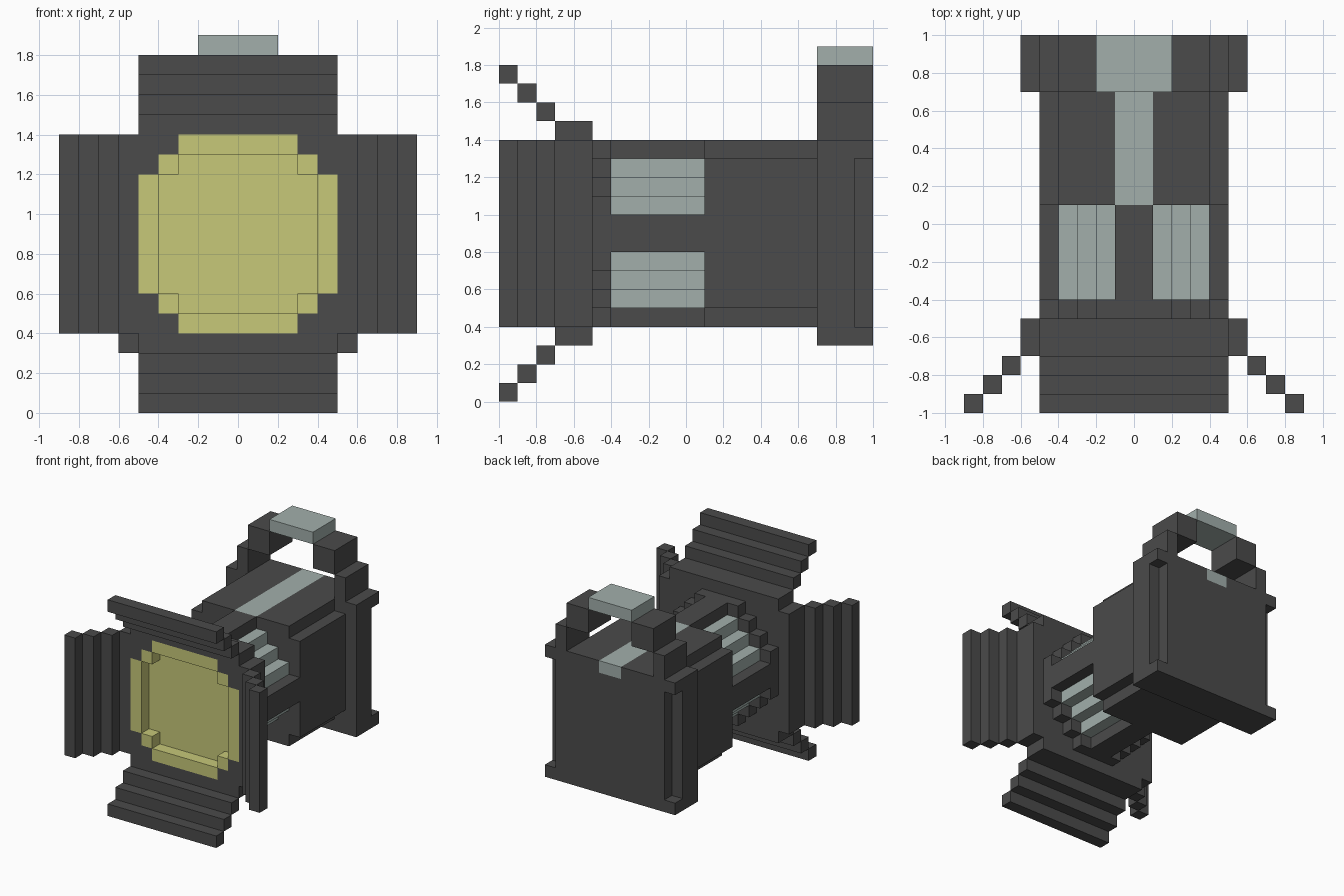
import bpy
import bmesh
from itertools import product

cube = bpy.data.objects.get("Cube")
if cube:
    bpy.data.objects.remove(cube, do_unlink=True)

MID = 0.9  # height of the lamp's axis


def material(name, rgb):
    mat = bpy.data.materials.new(name)
    mat.use_nodes = True
    colour = (*rgb, 1.0)
    mat.diffuse_color = colour
    mat.node_tree.nodes["Principled BSDF"].inputs["Base Color"].default_value = colour
    return mat


dark = material("charcoal_metal", (0.07, 0.07, 0.07))
grey = material("pale_grey_metal", (0.36, 0.43, 0.41))
yellow = material("lens_yellow", (0.57, 0.58, 0.19))


def blocks(name, mat, boxes, mirror=""):
    """One object from (x0, x1, y0, y1, z0, z1) boxes; z is measured from the axis.
    Boxes are mirrored over the axes named in mirror."""
    bm = bmesh.new()
    for x0, x1, y0, y1, z0, z1 in boxes:
        x_signs = (1, -1) if "x" in mirror and x0 >= 0 else (1,)
        z_signs = (1, -1) if "z" in mirror and z0 >= 0 else (1,)
        for sx, sz in product(x_signs, z_signs):
            made = bmesh.ops.create_cube(bm, size=1.0)["verts"]
            for v in made:
                v.co.x = sx * (x1 if v.co.x > 0 else x0)
                v.co.y = y1 if v.co.y > 0 else y0
                v.co.z = MID + sz * (z1 if v.co.z > 0 else z0)
    bmesh.ops.recalc_face_normals(bm, faces=bm.faces)
    mesh = bpy.data.meshes.new(name)
    bm.to_mesh(mesh)
    bm.free()
    mesh.materials.append(mat)
    obj = bpy.data.objects.new(name, mesh)
    bpy.context.collection.objects.link(obj)
    return obj


# Barn doors: stepped flaps that open outwards towards the front
steps = [(0.5, -0.7, -0.5)] + [(0.5 + 0.1 * i, -0.7 - 0.1 * i, -0.6 - 0.1 * i) for i in (1, 2, 3)]
flat = [(-0.5, 0.5, y0, y1, s, s + 0.1) for s, y0, y1 in steps]
upright = [(s, s + 0.1, y0, y1, -0.5, 0.5) for s, y0, y1 in steps]
blocks("top_door", dark, flat)
blocks("bottom_door", dark, [(a, b, c, d, -f, -e) for a, b, c, d, e, f in flat])
blocks("left_door", dark, upright)
blocks("right_door", dark, [(-b, -a, c, d, e, f) for a, b, c, d, e, f in upright])

# Front frame: back plate and stepped corners around the lens
blocks("front_frame", dark, [
    (-0.5, 0.5, -0.59, -0.5, -0.5, 0.5),
    (0.3, 0.5, -0.7, -0.59, 0.4, 0.5),
    (0.4, 0.5, -0.7, -0.59, 0.3, 0.4),
], "xz")

# Lens: raised stepped rim around a recessed pane
blocks("lens_rim", yellow, [
    (-0.3, 0.3, -0.7, -0.59, 0.4, 0.5),
    (0.3, 0.4, -0.7, -0.59, 0.3, 0.4),
    (0.4, 0.5, -0.7, -0.59, -0.3, 0.3),
], "xz")
blocks("lens_pane", yellow, [
    (-0.3, 0.3, -0.6, -0.59, -0.4, 0.4),
    (0.3, 0.4, -0.6, -0.59, -0.3, 0.3),
], "x")

# Stepped round collar behind the frame
blocks("collar", dark, [(-0.2, 0.2, -0.5, -0.4, -0.5, 0.5)] + [
    (0.1 * i, 0.1 * i + 0.1, -0.5, -0.4, 0.1 * i - 0.6, 0.6 - 0.1 * i) for i in (2, 3, 4)
], "x")

# Middle section: cross-shaped core with stair-stepped vents
blocks("core", dark, [
    (-0.1, 0.1, -0.4, 0.1, -0.5, 0.5),
    (0.1, 0.5, -0.4, 0.1, -0.1, 0.1),
], "x")
blocks("vents", grey, [
    (0.1 * i, 0.1 * i + 0.1, -0.4, 0.1, 0.1, 0.5 - 0.1 * i) for i in (1, 2, 3)
], "xz")

# Rear housing with stepped edges, and a strip let into its top
blocks("housing", dark, [
    (-0.1, 0.1, 0.1, 0.7, -0.5, 0.4),
    (0.1, 0.4, 0.1, 0.7, -0.5, 0.5),
    (0.4, 0.5, 0.1, 0.7, -0.4, 0.4),
], "x")
blocks("top_strip", grey, [(-0.1, 0.1, 0.1, 1.0, 0.4, 0.5)])

# Back block with a notch down each rear corner
blocks("back_block", dark, [
    (-0.1, 0.1, 0.7, 1.0, -0.6, 0.4),
    (0.1, 0.5, 0.7, 1.0, -0.6, 0.5),
    (0.5, 0.6, 0.7, 0.9, -0.6, 0.5),
    (0.5, 0.6, 0.9, 1.0, -0.6, -0.5),
    (0.5, 0.6, 0.9, 1.0, 0.4, 0.5),
], "x")

# Handle: stepped arms and a grip
blocks("handle_arms", dark, [
    (0.4, 0.5, 0.7, 1.0, 0.5, 0.7),
    (0.2, 0.4, 0.7, 1.0, 0.7, 0.9),
], "x")
blocks("handle_grip", grey, [(-0.2, 0.2, 0.7, 1.0, 0.9, 1.0)])
